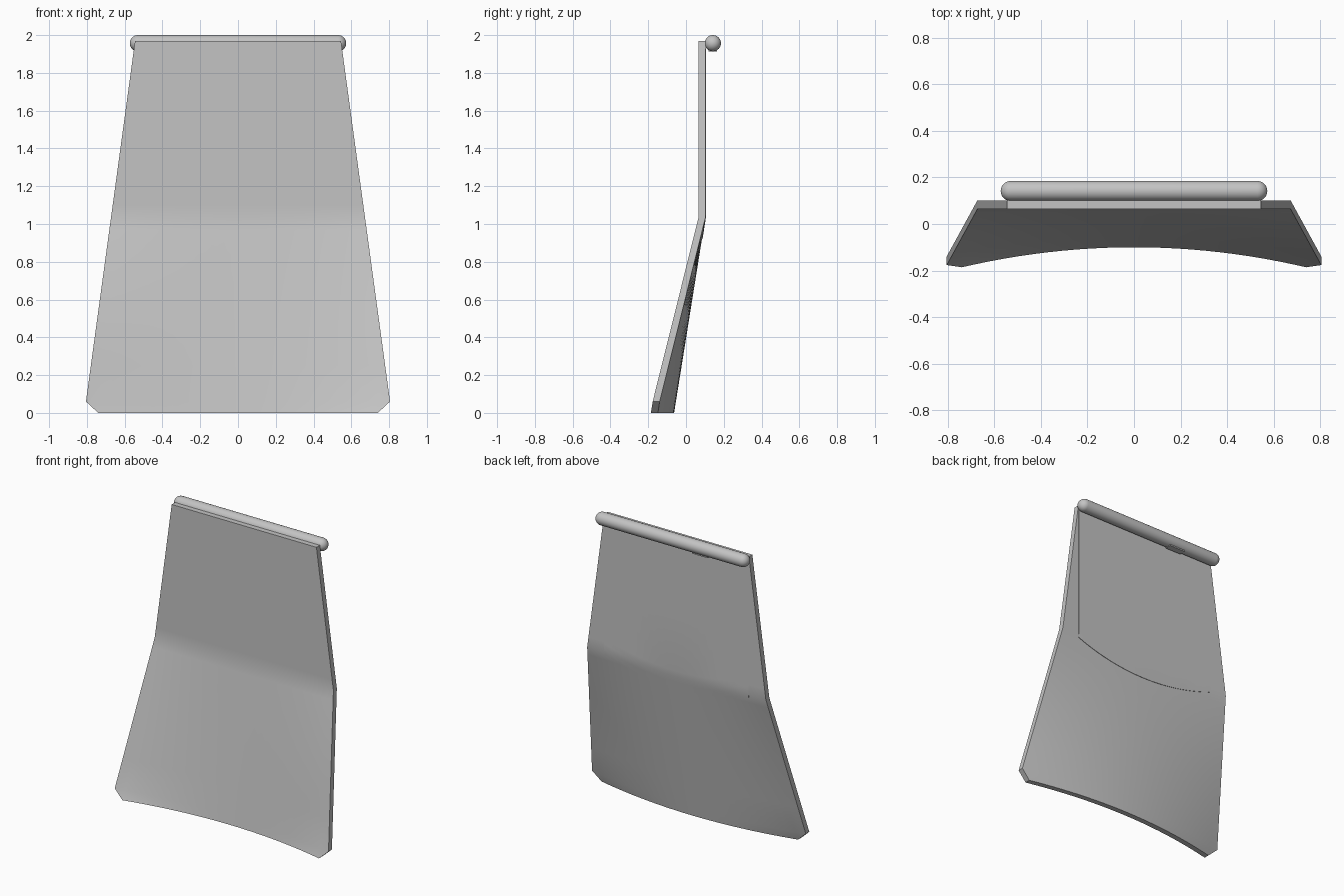
import bpy, bmesh, math

old = bpy.data.objects.get("Cube")
if old:
    bpy.data.objects.remove(old, do_unlink=True)

# One flat grey for every part
grey = bpy.data.materials.new("light grey")
grey.use_nodes = True
colour = (0.55, 0.55, 0.55, 1)
grey.diffuse_color = colour
grey.node_tree.nodes["Principled BSDF"].inputs["Base Color"].default_value = colour

THICK = 0.037
BEND = 1.03
TOP = 1.97


def finish(name, bm):
    bmesh.ops.recalc_face_normals(bm, faces=bm.faces)
    mesh = bpy.data.meshes.new(name)
    bm.to_mesh(mesh)
    bm.free()
    mesh.materials.append(grey)
    obj = bpy.data.objects.new(name, mesh)
    bpy.context.collection.objects.link(obj)
    bpy.ops.object.select_all(action="DESELECT")
    obj.select_set(True)
    bpy.context.view_layer.objects.active = obj
    bpy.ops.object.shade_smooth_by_angle(angle=math.radians(30))
    return obj


def half_width(z):
    if z < 0.06:
        return 0.74 + 0.065 * z / 0.06
    return 0.805 - 0.26 * (z - 0.06) / (TOP - 0.06)


def front_y(x, z):
    # Upright above the bend, flaring forward and curving below it
    u = x / half_width(z)
    drop = max(0, BEND - z)
    return 0.065 - 0.165 * drop / BEND - 0.086 * u * u * min(1, drop / 0.97)


def shell(name, columns, rows, point, front, back):
    # Closed slab: a front grid and a back grid joined around the rim
    bm = bmesh.new()
    layers = []
    for offset in (front, back):
        layer = []
        for j in range(len(rows)):
            line = []
            for i in range(columns + 1):
                x, z = point(2 * i / columns - 1, rows[j])
                line.append(bm.verts.new((x, front_y(x, z) + offset, z)))
            layer.append(line)
        layers.append(layer)
    for layer in layers:
        for a, b in zip(layer, layer[1:]):
            for i in range(columns):
                bm.faces.new((a[i], a[i + 1], b[i + 1], b[i]))
    f, b = layers
    for j in (0, len(rows) - 1):
        for i in range(columns):
            bm.faces.new((f[j][i], f[j][i + 1], b[j][i + 1], b[j][i]))
    for i in (0, columns):
        for j in range(len(rows) - 1):
            bm.faces.new((f[j][i], f[j + 1][i], b[j + 1][i], b[j][i]))
    return finish(name, bm)


# Main flared plate with clipped lower corners
plate_rows = [0, 0.06, 0.25, 0.5, 0.75, 0.97, BEND, 1.1, 1.5, TOP]
shell("curved_plate", 24, plate_rows,
      lambda u, z: (u * half_width(z), z), 0, THICK)


# Thin rear panel with a sagging lower edge
def panel_point(u, t):
    low = 0.92 + 0.09 * u * u
    return u * 0.543, low + (TOP - low) * t


shell("rear_panel", 20, [0, 0.04, 0.08, 0.12, 0.5, 1],
      panel_point, THICK - 0.01, THICK + 0.003)

# Round-ended rod: a capsule profile spun about the x axis
RADIUS, HALF, ROD_Y, ROD_Z = 0.043, 0.573, 0.142, 1.957
bm = bmesh.new()
profile = []
for side in (-1, 1):
    for k in range(9):
        a = math.pi / 2 * (k if side < 0 else 8 - k) / 8
        x = side * (HALF - RADIUS + RADIUS * math.cos(a))
        profile.append(bm.verts.new((x, ROD_Y, ROD_Z + RADIUS * math.sin(a))))
edges = [bm.edges.new(pair) for pair in zip(profile, profile[1:])]
bmesh.ops.spin(bm, geom=profile + edges, cent=(0, ROD_Y, ROD_Z), axis=(1, 0, 0),
               angle=2 * math.pi, steps=32, use_duplicate=False)
bmesh.ops.remove_doubles(bm, verts=bm.verts, dist=0.0005)
finish("top_rod", bm)

# Small tab set into the underside of the rod
bm = bmesh.new()
bmesh.ops.create_cube(bm, size=1)
for v in bm.verts:
    v.co = (v.co.x * 0.12 - 0.22, v.co.y * 0.045 + ROD_Y, v.co.z * 0.03 + 1.927)
finish("rod_tab", bm)
